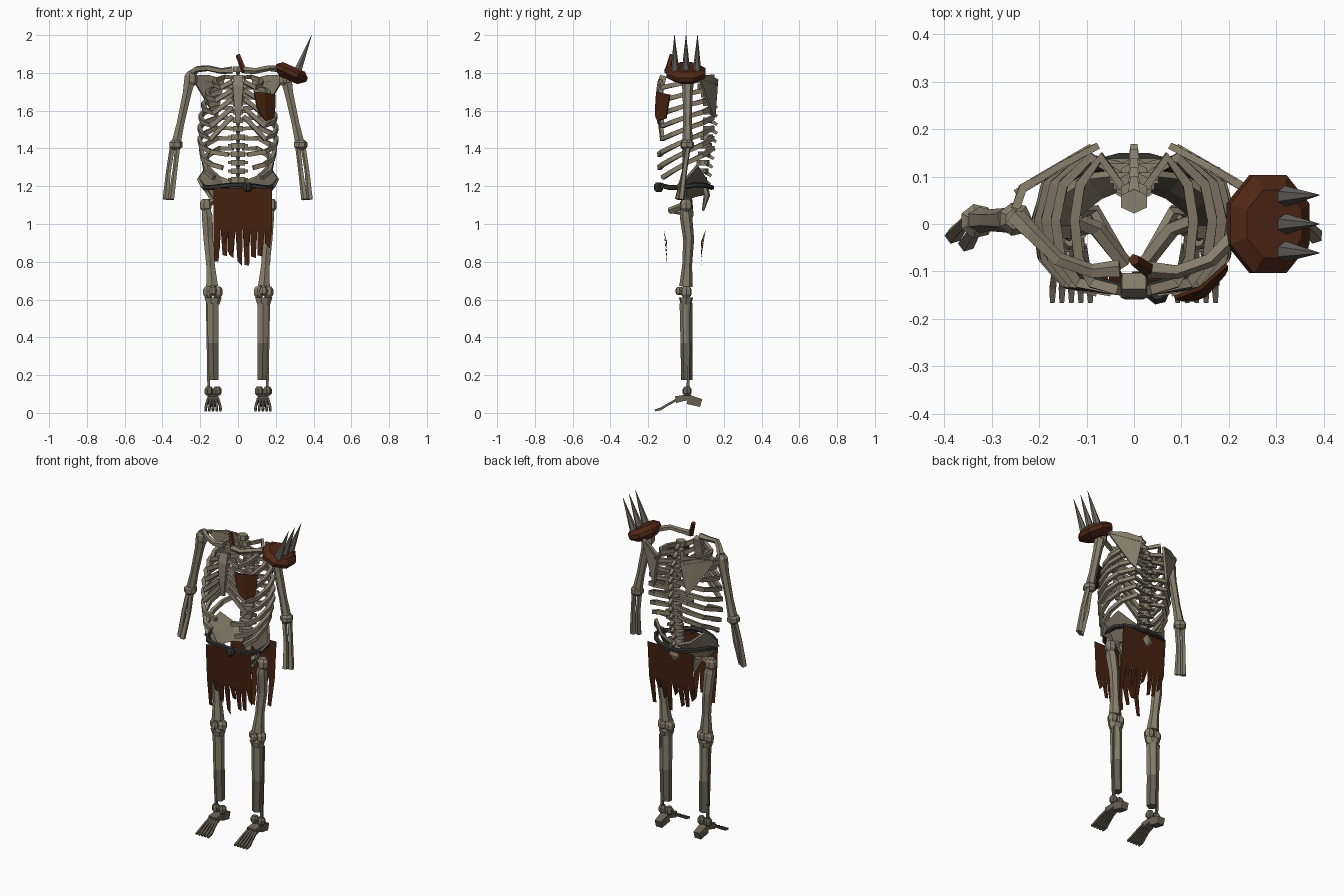
import bpy, bmesh, math, random
from mathutils import Vector

random.seed(4)
if "Cube" in bpy.data.objects:
    bpy.data.objects.remove(bpy.data.objects["Cube"])


def material(name, *rgb):
    m = bpy.data.materials.new(name)
    m.use_nodes = True
    m.diffuse_color = (*rgb, 1)
    m.node_tree.nodes["Principled BSDF"].inputs["Base Color"].default_value = (*rgb, 1)
    return m


BONE = material("bone", .25, .215, .15)
GRIMY = material("grimy bone", .14, .122, .085)
CLOTH = material("brown cloth", .06, .016, .005)
LEATHER = material("brown leather", .08, .02, .008)
IRON = material("grey iron", .15, .14, .12)
BELT = material("dark belt", .03, .032, .027)


def finish(name, bm, mat):
    bmesh.ops.recalc_face_normals(bm, faces=bm.faces)
    mesh = bpy.data.meshes.new(name)
    bm.to_mesh(mesh)
    bm.free()
    mesh.materials.append(mat)
    obj = bpy.data.objects.new(name, mesh)
    bpy.context.collection.objects.link(obj)
    return obj


def tube(name, pts, radii, mat=BONE, sides=6, flat=1.0, closed=False):
    """Faceted tube along a path; flat scales its second cross axis."""
    pts = [Vector(p) for p in pts]
    n = len(pts)
    if not isinstance(radii, (list, tuple)):
        radii = [radii] * n
    chord = (pts[-1] - pts[0]).normalized()
    ref = Vector((0, 1, 0)) if abs(chord.z) > .75 else Vector((0, 0, 1))
    bm = bmesh.new()
    rings = []
    for i, p in enumerate(pts):
        a = pts[i - 1] if i or closed else p
        b = pts[(i + 1) % n] if i < n - 1 or closed else p
        t = (b - a).normalized()
        u = t.cross(ref).normalized()
        v = u.cross(t)
        ring = []
        for k in range(sides):
            w = math.tau * (k + .5) / sides
            ring.append(bm.verts.new(p + radii[i] * (u * math.cos(w) + v * math.sin(w) * flat)))
        rings.append(ring)
    for i in range(n if closed else n - 1):
        r, q = rings[i], rings[(i + 1) % n]
        for k in range(sides):
            j = (k + 1) % sides
            bm.faces.new((r[k], r[j], q[j], q[k]))
    if not closed:
        bm.faces.new(rings[0])
        bm.faces.new(rings[-1])
    return finish(name, bm, mat)


def knob(name, c, r, mat=BONE, squash=1.0):
    """Faceted joint, like a short barrel."""
    x, y, z = c
    h = r * squash
    return tube(name, [(x, y, z - h), (x, y, z - h * .45), (x, y, z + h * .45), (x, y, z + h)],
                [r * .6, r, r, r * .6], mat, 7)


def sheet(name, rows, mat, thick=0.0):
    """Grid of faces between matching rows of points."""
    bm = bmesh.new()
    grid = [[bm.verts.new(p) for p in row] for row in rows]
    for r, q in zip(grid, grid[1:]):
        for i in range(len(r) - 1):
            bm.faces.new((r[i], r[i + 1], q[i + 1], q[i]))
    obj = finish(name, bm, mat)
    if thick:
        mod = obj.modifiers.new("thickness", "SOLIDIFY")
        mod.thickness, mod.offset = thick, 0
    return obj


def spine_y(z):
    if z > 1.66:
        return .115 - (z - 1.66) * .42
    return .115 - max(0, 1.5 - z) * .14


# Spine: vertebra bodies with spines pointing backwards
for i in range(14):
    z = 1.82 - i * .045
    y = spine_y(z)
    w = .032 if i < 8 else .042
    tube(f"vertebra_{i}", [(0, y, z - .015), (0, y, z + .015)], w, BONE, 6, .8)
    tube(f"vertebra_spine_{i}", [(0, y + .01, z), (0, y + .05, z - .025)], [.018, .01], BONE, 4)
    if i > 1:
        tube(f"vertebra_wings_{i}", [(-.052, y + .015, z), (.052, y + .015, z)], .011, BONE, 4)
tube("sacrum", [(0, .085, 1.24), (0, .11, 1.15), (0, .09, 1.07)], [.05, .035, .012], BONE, 6, .5)

# Breastbone
tube("breastbone", [(0, -.12, 1.785), (0, -.135, 1.73), (0, -.145, 1.62), (0, -.145, 1.53)],
     [.036, .04, .028, .014], BONE, 4, .7)

rib_width = [.125, .165, .185, .2, .205, .205, .195, .18]

for s, side in ((-1, "right"), (1, "left")):

    def P(*pts):
        return [(s * x, y, z) for x, y, z in pts]

    # Ribs: the upper ones reach the breastbone, the lower ones hang free
    for i, w in enumerate(rib_width):
        z = 1.775 - i * .054
        drop = .04 + .011 * i
        path = [(.025, spine_y(z) + .01, z), (w * .55, .14, z + .004),
                (w * .9, .085, z - drop * .3), (w, .01, z - drop * .6),
                (w * .94, -.07, z - drop), (w * .7, -.125, z - drop * 1.3)]
        if i < 5:
            path.append((.03, -.14, 1.755 - i * .046))
        elif i < 7:
            path.append((.05 + .03 * (i - 5), -.142, z - drop * 1.45))
        tube(f"{side}_rib_{i}", P(*path), [.011] + [.0145] * (len(path) - 1), BONE, 4, 1.15)

    # Shoulder girdle
    tube(f"{side}_collarbone", P((.25, .015, 1.795), (.215, -.02, 1.82), (.16, -.075, 1.825),
                                 (.09, -.1, 1.81), (.03, -.095, 1.815)),
         [.022, .018, .016, .016, .02], BONE, 5)
    sheet(f"{side}_shoulder_blade", [P((.25, .065, 1.785), (.16, .12, 1.79), (.075, .165, 1.765)),
                                     P((.14, .13, 1.6), (.125, .14, 1.58), (.11, .15, 1.565))],
          BONE, .014)
    tube(f"{side}_blade_ridge", P((.25, .03, 1.79), (.235, .075, 1.78), (.09, .16, 1.745)), .013, BONE, 4)

    # Arm
    knob(f"{side}_shoulder_joint", (s * .25, .01, 1.768), .036)
    tube(f"{side}_upper_arm", P((.255, .01, 1.765), (.27, .008, 1.69), (.305, .008, 1.53), (.327, .008, 1.43)),
         [.034, .026, .023, .028], BONE, 6)
    knob(f"{side}_elbow", (s * .33, .006, 1.42), .037, BONE, .7)
    for k, off in enumerate((-.014, .014)):
        tube(f"{side}_forearm_bone_{k}", P((.332 + off, .004 + off * .5, 1.41),
                                           (.35 + off * 1.2, -.008, 1.28), (.367 + off, -.033 + off * .6, 1.13)),
             [.015, .014, .018], BONE, 5)

    # Hip
    sheet(f"{side}_hip_wing", [P((.02, .11, 1.22), (.1, .1, 1.25), (.165, .06, 1.31), (.212, 0, 1.24), (.19, -.05, 1.2)),
                               P((.02, .09, 1.19), (.08, .075, 1.195), (.14, .04, 1.22), (.17, 0, 1.19), (.165, -.03, 1.17)),
                               P((.02, .08, 1.15), (.07, .06, 1.15), (.11, .03, 1.14), (.14, 0, 1.13), (.14, -.03, 1.13))],
          GRIMY if s > 0 else BONE, .016)
    tube(f"{side}_pubic_bone", P((.135, .01, 1.13), (.08, -.01, 1.1), (.02, -.085, 1.07)), .018, BONE, 5)
    tube(f"{side}_seat_bone", P((.12, .02, 1.13), (.085, .03, 1.05), (.025, -.075, 1.07)), .014, BONE, 5)
    knob(f"{side}_hip_joint", (s * .172, 0, 1.1), .033)
    tube(f"{side}_hip_neck", P((.125, .01, 1.13), (.17, 0, 1.1)), .02, BONE, 5)

    # Leg
    tube(f"{side}_thigh_bone", P((.17, -.006, 1.09), (.163, 0, 1.04), (.157, .014, .92), (.145, .006, .78), (.137, 0, .67)),
         [.022, .033, .029, .026, .036], BONE, 6)
    for k, off in enumerate((-.024, .024)):
        knob(f"{side}_knee_knuckle_{k}", (s * (.134 + off), .002, .64), .029)
    knob(f"{side}_kneecap", (s * .134, -.035, .645), .021)
    tube(f"{side}_shin_top", P((.134, 0, .575), (.134, 0, .61)), [.036, .048], BONE, 7, .8)
    tube(f"{side}_shin_bone_upper", P((.133, 0, .58), (.132, .003, .37)), [.034, .032], BONE, 6)
    tube(f"{side}_shin_bone_lower", P((.132, .003, .37), (.128, .004, .175)), [.032, .03], GRIMY, 6)
    tube(f"{side}_calf_bone", P((.162, .015, .58), (.16, .015, .35), (.155, .01, .12)), [.011, .008, .01], GRIMY, 4)

    # Foot
    for k, off in enumerate((-.022, .022)):
        knob(f"{side}_ankle_{k}", (s * (.133 + off), .006, .115), .024, GRIMY)
    tube(f"{side}_heel", P((.133, .01, .072), (.133, .08, .052)), [.036, .03], GRIMY, 4)
    tube(f"{side}_instep", P((.133, .02, .085), (.133, -.055, .07)), [.034, .042], GRIMY, 4, .6)
    for k in range(5):
        x = k - 2
        tube(f"{side}_toe_{k}", P((.132 + x * .013, -.045, .072), (.132 + x * .018, -.1, .042),
                                  (.132 + x * .0195, -.135, .02), (.132 + x * .02, -.165, .013)),
             [.009, .008, .01, .007], GRIMY, 4)

# Belt with a front knot
tube("belt", [(.185 * math.cos(a), .14 * math.sin(a), 1.2 + .008 * math.sin(3 * a))
              for a in (math.tau * k / 18 for k in range(18))], .014, BELT, 5, closed=True)
knob("belt_knot", (.05, -.145, 1.195), .025, BELT)

# Ragged loincloth, front and back strips
lengths = [.8, .9, .84, .78, .88, .82, .83, .87]
for label, y, hem, order in (("front", -.13, -.1, lengths), ("back", .12, .08, lengths[::-1])):
    w = .31 / len(order)
    for i, low in enumerate(order):
        a, b = -.13 + i * w, -.13 + (i + 1) * w
        skew = random.uniform(-.006, .006)
        mid = y + (hem - y) * .4
        sheet(f"{label}_cloth_strip_{i}", [[(a, y, 1.19), (b, y, 1.19)],
                                           [(a, mid, .97), (b, mid, .97)],
                                           [(a + .006 + skew, hem, low + random.uniform(0, .03)),
                                            (b - .009 + skew, hem, low)]], CLOTH)

# Cloth scrap on the ribs and a leather peg by the neck
sheet("chest_scrap", [[(.085, -.155, 1.7), (.14, -.135, 1.695), (.195, -.085, 1.685)],
                      [(.1, -.16, 1.62), (.14, -.145, 1.61), (.195, -.095, 1.62)],
                      [(.125, -.16, 1.57), (.15, -.15, 1.545), (.19, -.105, 1.56)]], CLOTH, .008)
tube("neck_peg", [(0, -.075, 1.895), (.035, -.1, 1.805)], [.013, .016], LEATHER, 5)

# Spiked shoulder pad, tilted outwards on the left
tilt = math.radians(24)
axis = Vector((math.sin(tilt), 0, math.cos(tilt)))
centre = Vector((.28, 0, 1.795))
pad = tube("shoulder_pad", [(0, 0, h) for h in (-.036, -.006, .016, .04)],
           [.065, .112, .112, .078], LEATHER, 8)
pad.location = centre
pad.rotation_euler = (0, tilt, 0)
pad.scale = (.88, 1, 1)
for k in (-1, 0, 1):
    base = centre + axis * .025 + Vector((.025, k * .058, -.01))
    tube(f"shoulder_spike_{k + 2}", [base, (.39, k * .061, 2.0)], [.023, .001], IRON, 6)
